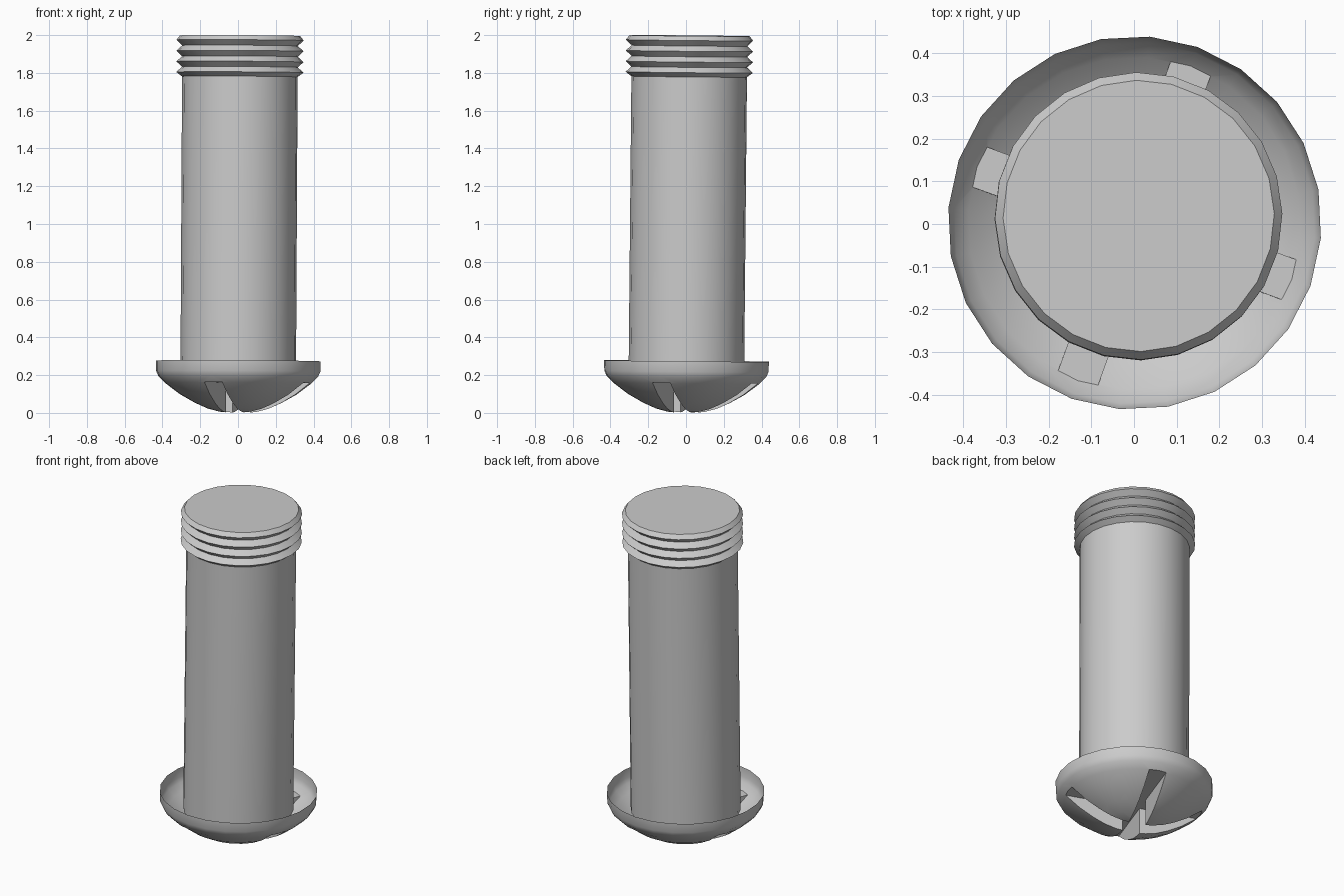
import bpy, bmesh, math
from mathutils import Euler, Matrix

if "Cube" in bpy.data.objects:
    bpy.data.objects.remove(bpy.data.objects["Cube"])

SIDES = 24
LEAN = Euler((-0.0095, 0.0055, 0)).to_matrix().to_4x4()  # the whole screw leans slightly


def make_object(name, bm):
    bmesh.ops.recalc_face_normals(bm, faces=bm.faces)
    mesh = bpy.data.meshes.new(name)
    bm.to_mesh(mesh)
    bm.free()
    obj = bpy.data.objects.new(name, mesh)
    bpy.context.collection.objects.link(obj)
    return obj


def lathe(name, profile, phase):
    """Closed turned solid from (radius, z) points, capped at both ends."""
    bm = bmesh.new()
    rings = []
    for r, z in profile:
        rings.append([bm.verts.new((r * math.cos(a), r * math.sin(a), z))
                      for a in (phase + math.tau * i / SIDES for i in range(SIDES))])
    for low, high in zip(rings, rings[1:]):
        for i in range(SIDES):
            j = (i + 1) % SIDES
            bm.faces.new((low[i], low[j], high[j], high[i]))
    bm.faces.new(rings[0][::-1])
    bm.faces.new(rings[-1])
    return make_object(name, bm)


def smooth(obj, degrees):
    bpy.ops.object.select_all(action='DESELECT')
    obj.select_set(True)
    bpy.context.view_layer.objects.active = obj
    bpy.ops.object.shade_smooth_by_angle(angle=math.radians(degrees))


# Domed head
RIM = 0.275
head = lathe("screw_head", [(0.05, 0.0), (0.10, 0.006), (0.16, 0.022), (0.23, 0.053),
                            (0.31, 0.098), (0.39, 0.158), (0.424, 0.193),
                            (0.436, 0.22), (0.438, RIM)], math.radians(10.3))

# Cross-shaped cutter for the driver slot
bm = bmesh.new()
w, length = 0.05, 0.6
outline = []
for k in range(4):
    turn = Matrix.Rotation(math.radians(-20 + 90 * k), 4, 'Z')
    for x, y in ((length, -w), (length, w), (w, w)):
        v = bm.verts.new((x, y, -0.2))
        v.co = turn @ v.co
        outline.append(v)
face = bm.faces.new(outline)
grown = bmesh.ops.extrude_face_region(bm, geom=[face])
top = [g for g in grown["geom"] if isinstance(g, bmesh.types.BMVert)]
bmesh.ops.translate(bm, verts=top, vec=(0, 0, 0.36))
cutter = make_object("slot_cutter", bm)
cutter.hide_render = True

cut = head.modifiers.new("slot", 'BOOLEAN')
cut.operation = 'DIFFERENCE'
cut.solver = 'EXACT'
cut.object = cutter
graph = bpy.context.evaluated_depsgraph_get()
head_mesh = bpy.data.meshes.new_from_object(head.evaluated_get(graph))
head.modifiers.clear()
head.data = head_mesh
bpy.data.objects.remove(cutter)

# Open the head's back so it is a thin hollow shell
bm = bmesh.new()
bm.from_mesh(head.data)
caps = [f for f in bm.faces if all(v.co.z > RIM - 0.005 for v in f.verts)]
bmesh.ops.delete(bm, geom=caps, context='FACES')
bm.to_mesh(head.data)
bm.free()

# Shaft with stacked thread ridges at the end
profile = [(0.306, 0.165), (0.306, 1.78)]
ridges = (1.803, 1.859, 1.916, 1.973)
for n, z in enumerate(ridges):
    profile.append((0.337, z))
    profile.append((0.306, z + 0.028) if n < 3 else (0.318, 1.997))
shaft = lathe("threaded_shaft", profile, math.radians(1))

for obj, angle in ((head, 40), (shaft, 35)):
    obj.data.transform(LEAN)
    smooth(obj, angle)
